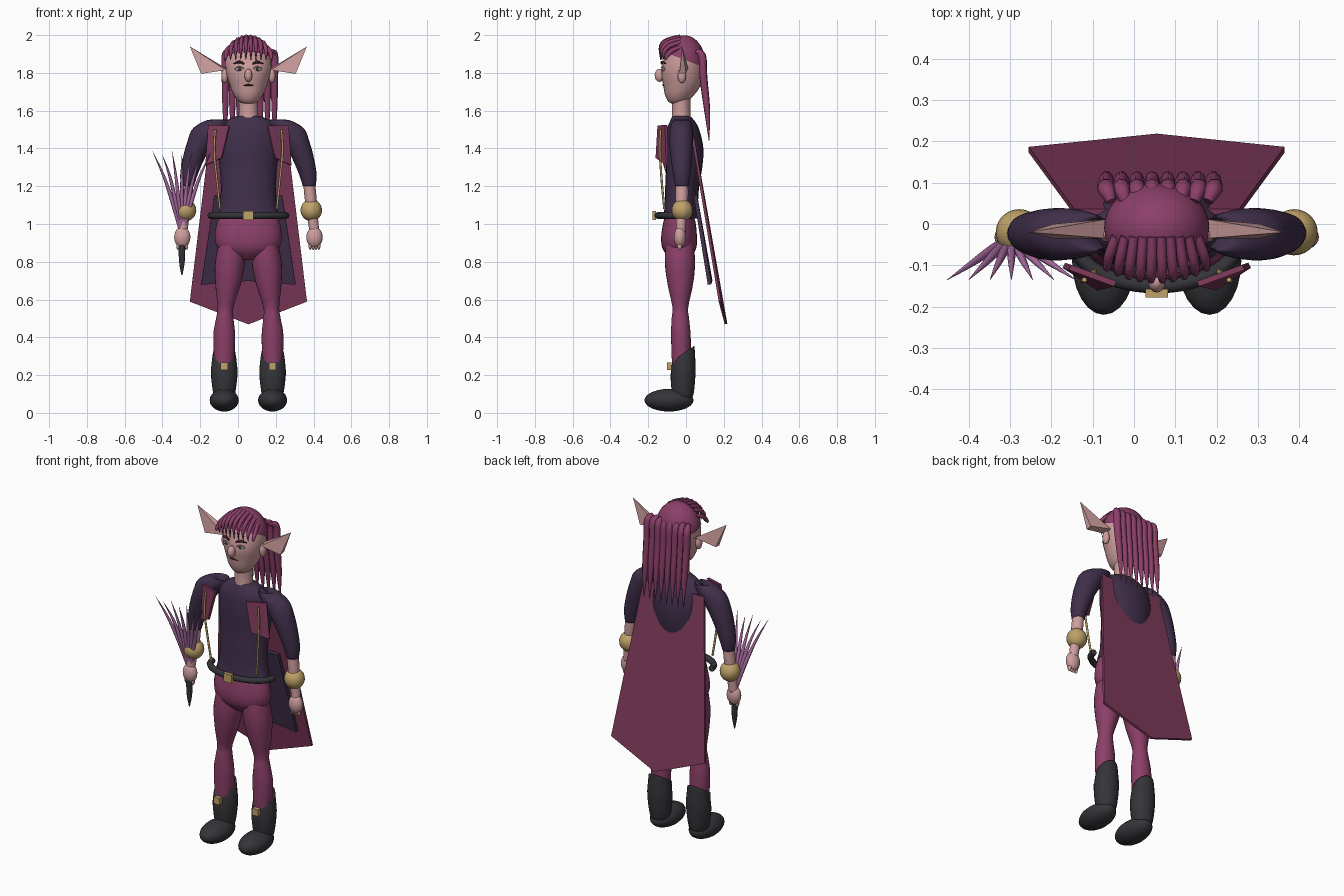
import bpy, bmesh, math
from mathutils import Vector, Matrix

if "Cube" in bpy.data.objects:
    bpy.data.objects.remove(bpy.data.objects["Cube"])

CX = 0.055  # body centre line


def material(name, r, g, b):
    m = bpy.data.materials.new(name)
    m.use_nodes = True
    m.diffuse_color = (r, g, b, 1)
    m.node_tree.nodes["Principled BSDF"].inputs["Base Color"].default_value = (r, g, b, 1)
    return m


MAROON = material("maroon", 0.26, 0.05, 0.14)
CAPE = material("cape_wine", 0.21, 0.042, 0.105)
NAVY = material("dark_violet", 0.052, 0.029, 0.07)
SKIN = material("skin", 0.62, 0.34, 0.34)
GOLD = material("gold", 0.52, 0.36, 0.14)
BLACK = material("charcoal", 0.035, 0.035, 0.041)
PINK = material("orchid", 0.42, 0.16, 0.38)
DARK = material("dark_red", 0.06, 0.012, 0.025)
WHITE = material("eye_grey", 0.5, 0.42, 0.45)


def place(name, mesh, mat, smooth=True):
    ob = bpy.data.objects.new(name, mesh)
    ob.location.x = CX
    mesh.materials.append(mat)
    for p in mesh.polygons:
        p.use_smooth = smooth
    bpy.context.collection.objects.link(ob)
    return ob


def from_bm(name, bm, mat, smooth=True):
    bmesh.ops.recalc_face_normals(bm, faces=bm.faces)
    mesh = bpy.data.meshes.new(name)
    bm.to_mesh(mesh)
    bm.free()
    return place(name, mesh, mat, smooth)


def spline(pts, steps=4):
    """Catmull-Rom through tuples of any length."""
    out = []
    for i in range(len(pts) - 1):
        p0, p1, p2, p3 = (pts[max(0, min(len(pts) - 1, i + k))] for k in (-1, 0, 1, 2))
        for s in range(steps):
            t = s / steps
            out.append([b + t / 2 * (c - a + t * (2*a - 5*b + 4*c - d + t * (3*b - a - 3*c + d)))
                        for a, b, c, d in zip(p0, p1, p2, p3)])
    return out + [list(pts[-1])]


def loft(name, rings, mat, side=1, tilt=0, seg=24):
    """Stack of ellipses (x, y, z, rx, ry); tilt slopes the last rings."""
    bm = bmesh.new()
    loops = []
    rows = spline(rings)
    for i, (x, y, z, rx, ry) in enumerate(rows):
        f = i / (len(rows) - 1)
        loop = []
        for k in range(seg):
            a = k * math.tau / seg
            dy = ry * math.sin(a)
            loop.append(bm.verts.new((side * (x + rx * math.cos(a)), y + dy, z + tilt * f * dy)))
        loops.append(loop)
    for a, b in zip(loops, loops[1:]):
        for k in range(seg):
            n = (k + 1) % seg
            bm.faces.new((a[k], a[n], b[n], b[k]))
    bm.faces.new(loops[0])
    bm.faces.new(loops[-1])
    return from_bm(name, bm, mat)


def ball(name, c, r, mat, seg=24):
    bm = bmesh.new()
    bmesh.ops.create_uvsphere(bm, u_segments=seg, v_segments=seg // 2, radius=1,
                              matrix=Matrix.Translation(c) @ Matrix.Diagonal((*r, 1)))
    return from_bm(name, bm, mat)


def box(name, c, size, mat):
    bm = bmesh.new()
    bmesh.ops.create_cube(bm, size=1, matrix=Matrix.Translation(c) @ Matrix.Diagonal((*size, 1)))
    return from_bm(name, bm, mat, False)


def tube(name, pts, radii, r, mat):
    """Round strand through pts with relative radii."""
    cu = bpy.data.curves.new(name, 'CURVE')
    cu.dimensions = '3D'
    cu.bevel_depth = r
    cu.bevel_resolution = 2
    cu.use_fill_caps = True
    sp = cu.splines.new('POLY')
    rows = spline([(*p, w) for p, w in zip(pts, radii)], 5)
    sp.points.add(len(rows) - 1)
    for pt, (x, y, z, w) in zip(sp.points, rows):
        pt.co = (x, y, z, 1)
        pt.radius = max(w, 0.03)
    tmp = bpy.data.objects.new(name + "_path", cu)
    bpy.context.collection.objects.link(tmp)
    dg = bpy.context.evaluated_depsgraph_get()
    mesh = bpy.data.meshes.new_from_object(tmp.evaluated_get(dg))
    bpy.data.objects.remove(tmp)
    mesh.materials.clear()
    return place(name, mesh, mat)


def plate(name, pts, thick, mat):
    bm = bmesh.new()
    bm.faces.new([bm.verts.new(p) for p in pts])
    ob = from_bm(name, bm, mat, False)
    mod = ob.modifiers.new("thickness", 'SOLIDIFY')
    mod.thickness = thick
    mod.offset = 0
    return ob


# Head, neck and torso
loft("head", [(0, -.045, 1.632, .01, .01), (0, -.045, 1.645, .045, .045), (0, -.035, 1.68, .075, .075),
              (0, -.022, 1.73, .098, .098), (0, -.018, 1.8, .118, .113), (0, -.012, 1.87, .122, .106),
              (0, -.01, 1.93, .1, .088), (0, -.01, 1.97, .03, .03)], SKIN)
loft("neck", [(0, -.025, 1.52, .058, .054), (0, -.025, 1.6, .05, .048), (0, -.025, 1.7, .055, .05)], SKIN)
loft("torso", [(0, -.03, 1.03, .165, .09), (0, -.025, 1.1, .15, .088), (0, -.02, 1.2, .146, .09),
               (0, -.01, 1.3, .152, .096), (0, -.008, 1.4, .163, .1), (0, -.015, 1.5, .155, .085),
               (0, -.02, 1.55, .11, .062), (0, -.025, 1.572, .06, .045)], NAVY)
loft("hips", [(0, -.035, 1.045, .15, .075), (0, -.035, 1.0, .168, .087), (0, -.037, .92, .177, .095),
              (0, -.035, .86, .15, .085), (0, -.035, .81, .05, .04)], MAROON)

# Face
ball("nose", (0, -.14, 1.787), (.021, .026, .035), SKIN, 16)
tube("mouth", [(-.026, -.117, 1.733), (0, -.121, 1.736), (.026, -.117, 1.733)], (.4, 1, .4), .005, DARK)

# Hair cap cut along a sloping hairline
bm = bmesh.new()
bmesh.ops.create_uvsphere(bm, u_segments=32, v_segments=20, radius=1,
                          matrix=Matrix.Translation((0, -.01, 1.862)) @ Matrix.Diagonal((.128, .11, .137, 1)))
bmesh.ops.bisect_plane(bm, geom=bm.verts[:] + bm.edges[:] + bm.faces[:], plane_co=(0, -.01, 1.87),
                       plane_no=(0, .38, 1), clear_inner=True)
from_bm("hair_cap", bm, MAROON)
for i in range(10):
    x = -.115 + .23 * i / 9
    top = 1.862 + .13 * math.sqrt(1 - (x / .14) ** 2)
    front = -.135 + 2.2 * x * x
    tube(f"fringe_{i}", [(x * .85, -.03, top), (x, front + .03, top - .02), (x * 1.05, front, top - .055),
                         (x * 1.05, front, 1.868)], (1, 1, .8, .1), .012, MAROON)
for i in range(8):
    x = -.122 + .26 * i / 7
    tube(f"back_lock_{i}", [(x * .9, .055, 1.915), (x, .085, 1.89), (x, .092, 1.78), (x, .112, 1.6),
                            (x, .122, 1.44)], (.6, 1, 1, .75, .05), .021, MAROON)

# Cape, coat tail and belt
plate("cape", [(-.2, .03, 1.5), (-.31, .18, .59), (0, .212, .47), (.31, .18, .59), (.2, .03, 1.5)], .014, CAPE)
plate("coat_tail", [(-.18, .05, 1.15), (-.25, .125, .68), (0, .13, .7), (.25, .125, .68), (.18, .05, 1.15)],
      .02, NAVY)
arc = [math.pi * (1 + k / 8) for k in range(9)]
tube("belt", [(.2 * math.cos(a), -.035 + .115 * math.sin(a), 1.045) for a in arc], [1] * 9, .018, BLACK)
box("belt_buckle", (0, -.168, 1.045), (.055, .02, .05), GOLD)

for s, tag in ((1, "left"), (-1, "right")):
    # Eyes, brows and pointed ears
    ball(f"{tag}_eye", (s * .048, -.117, 1.82), (.023, .01, .011), WHITE, 16)
    ball(f"{tag}_iris", (s * .047, -.124, 1.82), (.008, .005, .009), BLACK, 12)
    tube(f"{tag}_eyelid", [(s * .024, -.127, 1.823), (s * .048, -.128, 1.832), (s * .072, -.116, 1.823)],
         (.5, 1, .5), .004, SKIN)
    tube(f"{tag}_brow", [(s * .022, -.129, 1.847), (s * .048, -.126, 1.858), (s * .08, -.107, 1.848)],
         (.6, 1, .3), .007, DARK)
    ball(f"{tag}_ear", (s * .125, -.022, 1.785), (.018, .022, .04), SKIN, 16)
    bm = bmesh.new()
    base = [bm.verts.new((s * x, y, z)) for x, y, z in
            ((.12, -.035, 1.815), (.12, .012, 1.825), (.25, .0, 1.8), (.25, -.035, 1.795))]
    tip = bm.verts.new((s * .31, -.02, 1.94))
    bm.faces.new(base)
    for k in range(4):
        bm.faces.new((base[k], base[(k + 1) % 4], tip))
    from_bm(f"{tag}_ear_point", bm, SKIN, False)

    # Arms
    loft(f"{tag}_sleeve", [(.12, -.022, 1.5, .02, .03), (.15, -.022, 1.553, .045, .04), (.205, -.024, 1.51, .085, .06),
                           (.255, -.025, 1.43, .07, .063), (.292, -.024, 1.34, .057, .055),
                           (.315, -.022, 1.26, .046, .046), (.322, -.022, 1.2, .034, .036)], NAVY, s)
    loft(f"{tag}_forearm", [(.32, -.022, 1.24, .03, .032), (.328, -.022, 1.15, .032, .034),
                            (.34, -.025, 1.04, .028, .028), (.35, -.028, .95, .026, .024)], SKIN, s)
    ball(f"{tag}_bracer", (s * .333, -.02, 1.073), (.057, .056, .058), GOLD)
    ball(f"{tag}_hand", (s * .35, -.032, .93), (.043, .032, .056), SKIN)
    for k in range(4):
        ball(f"{tag}_finger_{k}", (s * (.35 + (k - 1.5) * .015), -.034, .885), (.009, .013, .022), SKIN, 12)

    # Legs, boots and boot buckles
    loft(f"{tag}_leg", [(.085, -.035, .95, .06, .07), (.097, -.032, .8, .079, .08), (.108, -.03, .68, .067, .067),
                        (.121, -.03, .56, .042, .042), (.125, -.03, .5, .046, .046),
                        (.128, -.027, .4, .058, .052), (.128, -.022, .2, .05, .05)], MAROON, s)
    loft(f"{tag}_boot", [(.128, -.015, .05, .03, .03), (.128, -.015, .09, .055, .055), (.128, -.015, .2, .07, .066),
                         (.128, -.015, .27, .066, .063), (.128, -.013, .315, .06, .058)], BLACK, s, .7)
    ball(f"{tag}_foot", (s * .128, -.09, .067), (.077, .13, .06), BLACK)
    box(f"{tag}_boot_buckle", (s * .128, -.088, .247), (.038, .024, .04), GOLD)

    # Lapels and hanging chains
    plate(f"{tag}_lapel", [(s * .1, -.145, 1.52), (s * .21, -.105, 1.525), (s * .225, -.1, 1.31),
                           (s * .14, -.155, 1.35)], .014, CAPE)
    tube(f"{tag}_chain", [(s * .175, -.135, 1.5), (s * .18, -.138, 1.38), (s * .165, -.128, 1.22),
                          (s * .15, -.115, 1.08)], (1, 1, 1, 1), .006, GOLD)

# Lash held in the right hand
HX = -.352
loft("lash_handle", [(HX, -.035, .73, .003, .003), (HX, -.035, .8, .015, .015), (HX, -.035, .9, .018, .018),
                     (HX, -.035, .985, .014, .014)], BLACK, seg=12)
for i in range(7):
    f = (i - 3) / 3
    tube(f"lash_strand_{i}", [(HX + f * .008, -.035, .96), (HX + f * .045, -.06, 1.1), (HX + f * .095, -.095, 1.25),
                              (HX + f * .155, -.135, 1.385 - .02 * (i % 2))], (.7, 1, .7, .05), .011, PINK)
